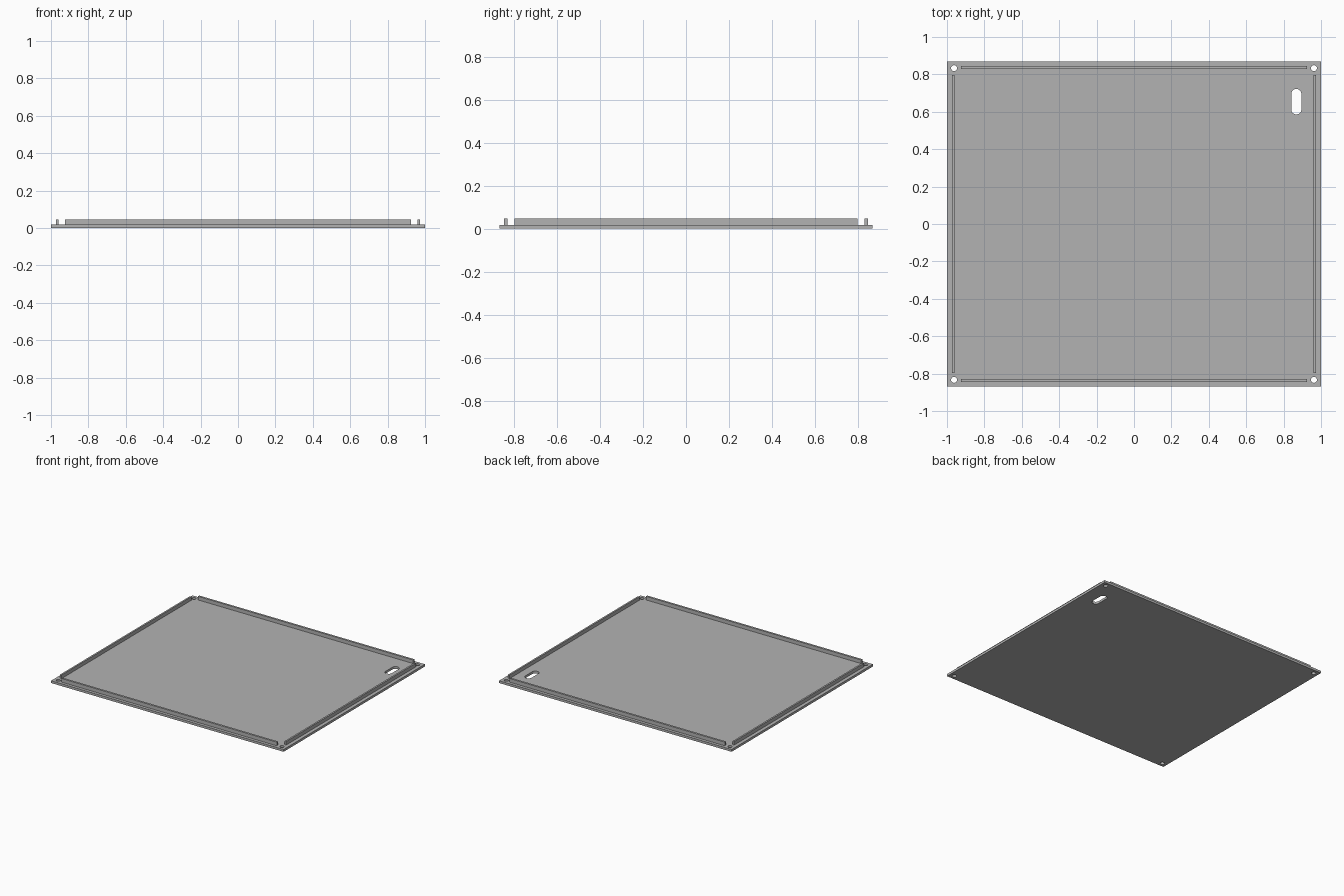
import bpy, bmesh
from math import cos, sin, pi

if "Cube" in bpy.data.objects:
    bpy.data.objects.remove(bpy.data.objects["Cube"], do_unlink=True)

HALF_X, HALF_Y = 1.0, 0.868
PLATE_H, RAIL_TOP = 0.018, 0.046

grey = bpy.data.materials.new("plain grey")
grey.use_nodes = True
colour = (0.45, 0.45, 0.45, 1)
grey.diffuse_color = colour
grey.node_tree.nodes["Principled BSDF"].inputs["Base Color"].default_value = colour


def finish(name, bm):
    bmesh.ops.recalc_face_normals(bm, faces=bm.faces)
    mesh = bpy.data.meshes.new(name)
    bm.to_mesh(mesh)
    bm.free()
    mesh.materials.append(grey)
    obj = bpy.data.objects.new(name, mesh)
    bpy.context.collection.objects.link(obj)
    return obj


def rounded_slot(x, y, radius, straight=0.0, steps=16):
    """Outline of a round hole, stretched along y by the straight length."""
    points = []
    for end in (0, 1):
        shift = straight / 2 * (1 - 2 * end)
        for i in range(steps + (1 if straight else 0)):
            a = pi * (end + i / steps)
            points.append((x + radius * cos(a), y + shift + radius * sin(a)))
    return points


def box(name, x, y, size_x, size_y, bottom, top):
    bm = bmesh.new()
    bmesh.ops.create_cube(bm, size=1)
    bmesh.ops.scale(bm, vec=(size_x, size_y, top - bottom), verts=bm.verts)
    bmesh.ops.translate(bm, vec=(x, y, (top + bottom) / 2), verts=bm.verts)
    return finish(name, bm)


# Base plate outline, corner screw holes and finger slot
loops = [[(-HALF_X, -HALF_Y), (HALF_X, -HALF_Y), (HALF_X, HALF_Y), (-HALF_X, HALF_Y)]]
loops += [rounded_slot(sx * 0.962, sy * 0.833, 0.016) for sx in (-1, 1) for sy in (-1, 1)]
loops.append(rounded_slot(0.868, 0.654, 0.027, 0.082))

bm = bmesh.new()
edges = []
for loop in loops:
    verts = [bm.verts.new((x, y, 0)) for x, y in loop]
    edges += [bm.edges.new((v, verts[i - 1])) for i, v in enumerate(verts)]
bmesh.ops.triangle_fill(bm, edges=edges, use_beauty=True, normal=(0, 0, 1))
raised = bmesh.ops.extrude_face_region(bm, geom=bm.faces[:], use_keep_orig=True)
top_verts = [g for g in raised["geom"] if isinstance(g, bmesh.types.BMVert)]
bmesh.ops.translate(bm, vec=(0, 0, PLATE_H), verts=top_verts)
finish("base_plate", bm)

# Upright locating rails along the four edges
for side, sign in (("front", -1), ("back", 1)):
    box(side + "_rail", 0, sign * 0.837, 1.85, 0.016, PLATE_H, RAIL_TOP)
for side, sign in (("right", -1), ("left", 1)):
    box(side + "_rail", sign * 0.966, 0, 0.013, 1.594, PLATE_H, RAIL_TOP)
